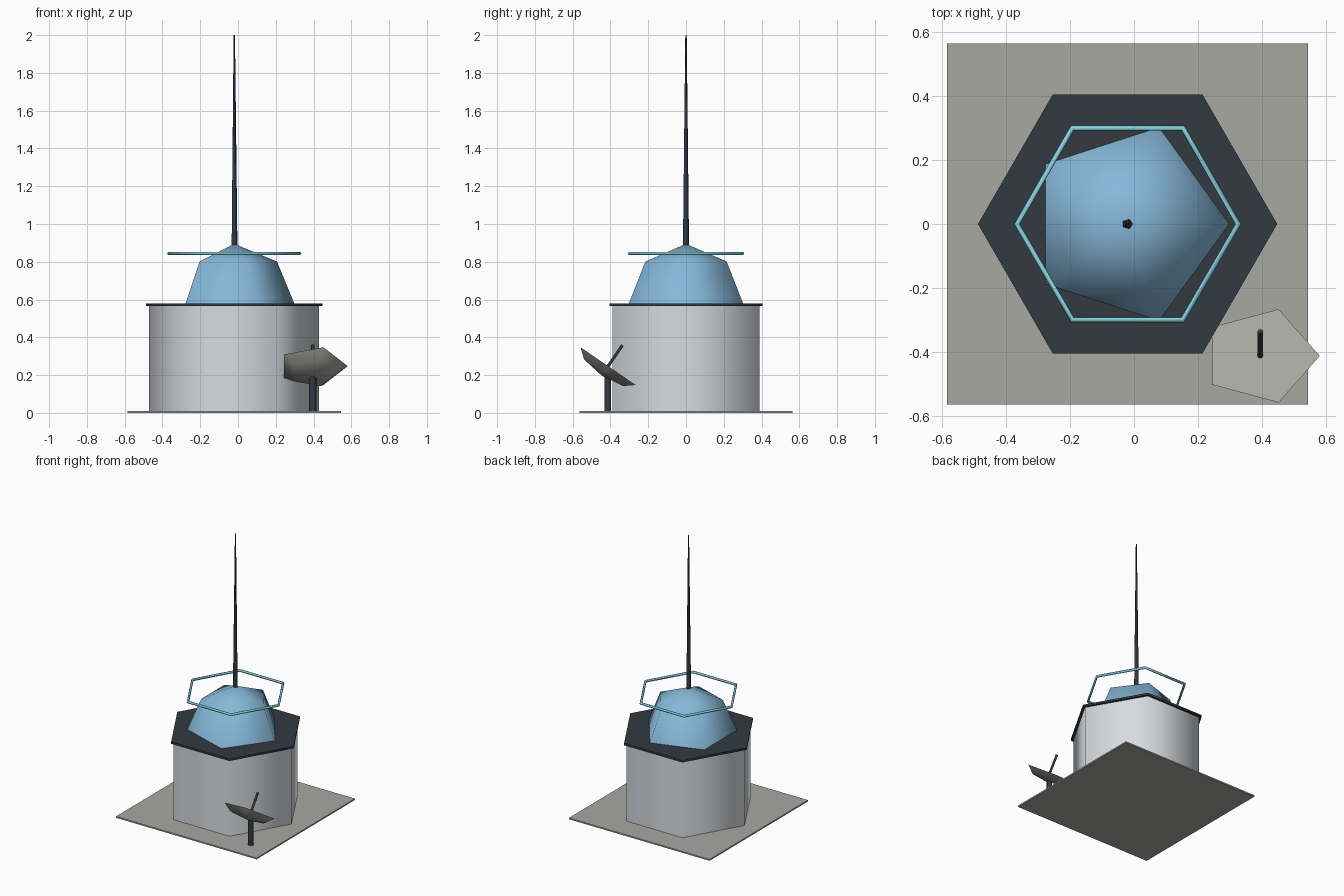
import bpy
import bmesh
from math import sin, cos, pi, radians
from mathutils import Matrix, Vector

cube = bpy.data.objects.get("Cube")
if cube:
    bpy.data.objects.remove(cube)


def material(name, rgb):
    """Flat colour from 0-255 display values, stored as linear."""
    lin = [((c / 255 + 0.055) / 1.055) ** 2.4 for c in rgb]
    mat = bpy.data.materials.new(name)
    mat.use_nodes = True
    mat.diffuse_color = (*lin, 1)
    mat.node_tree.nodes["Principled BSDF"].inputs["Base Color"].default_value = (*lin, 1)
    return mat


stone = material("warm grey", (168, 168, 162))
wall = material("pale grey", (216, 220, 224))
dark = material("dark slate", (50, 58, 65))
glass = material("sky blue", (134, 184, 217))
glow = material("light cyan", (132, 210, 224))


def finish(name, bm, mat, matrix):
    """Smooth gentle edges, keep sharp ones, and create the object."""
    bmesh.ops.recalc_face_normals(bm, faces=bm.faces[:])
    for face in bm.faces:
        face.smooth = True
    for edge in bm.edges:
        edge.smooth = edge.calc_face_angle(0) < radians(76)
    mesh = bpy.data.meshes.new(name)
    bm.to_mesh(mesh)
    bm.free()
    mesh.materials.append(mat)
    obj = bpy.data.objects.new(name, mesh)
    obj.matrix_world = matrix
    bpy.context.collection.objects.link(obj)
    return obj


def lathe(name, profile, sides, mat, matrix, closed=False):
    """Revolve (radius, height) points; open profiles get end caps."""
    bm = bmesh.new()
    rings = []
    for r, z in profile:
        if r == 0:
            rings.append([bm.verts.new((0, 0, z))] * sides)
        else:
            rings.append([bm.verts.new((r * cos(2 * pi * i / sides),
                                        r * sin(2 * pi * i / sides), z))
                          for i in range(sides)])
    pairs = list(zip(rings, rings[1:]))
    if closed:
        pairs.append((rings[-1], rings[0]))
    for low, high in pairs:
        for i in range(sides):
            j = (i + 1) % sides
            corners = dict.fromkeys((low[i], low[j], high[j], high[i]))
            bm.faces.new(list(corners))
    if not closed:
        for ring in (rings[0], rings[-1]):
            if len(set(ring)) > 2:
                bm.faces.new(ring)
    return finish(name, bm, mat, matrix)


def at(x, y, z):
    return Matrix.Translation(Vector((x, y, z)))


CX = -0.02  # axis of the tower

# Ground plate
bm = bmesh.new()
bmesh.ops.create_cube(bm, size=1, matrix=Matrix.Diagonal((1.13, 1.13, 0.01, 1)))
finish("ground_plate", bm, stone, at(CX, 0, 0.005))

# Hexagonal drum and its roof slab
lathe("drum_wall", [(0.45, 0.01), (0.45, 0.57)], 6, wall, at(CX, 0, 0))
lathe("roof_slab", [(0.468, 0.565), (0.468, 0.58)], 6, dark, at(CX, 0, 0))

# Five-sided dome
R = 0.32
lathe("dome", [(R, 0), (R * cos(pi / 4), R * sin(pi / 4)), (0, R)],
      5, glass, at(CX, 0, 0.575))

# Floating ring around the dome
tube = [(0.346 + 0.009 * cos(2 * pi * i / 6), 0.009 * sin(2 * pi * i / 6))
        for i in range(6)]
lathe("halo_ring", tube, 6, glow, at(CX, 0, 0.845), closed=True)

# Tall tapering mast
lathe("mast", [(0.017, 0.88), (0.004, 2.0)], 5, dark, at(CX, 0, 0))

# Dish on a post, tilted toward the back
tilt = at(0.395, -0.4125, 0.2475) @ Matrix.Rotation(-0.6, 4, 'X')
lathe("dish_post", [(0.02, 0.01), (0.02, 0.195)], 6, dark, at(0.395, -0.415, 0))
D, H = 0.186, 0.06
lathe("dish_bowl", [(0, -H), (D * cos(pi / 4), -H * sin(pi / 4)), (D, 0)],
      5, stone, tilt)
lathe("dish_feed", [(0.009, -0.01), (0.009, 0.135)], 6, dark, tilt)
